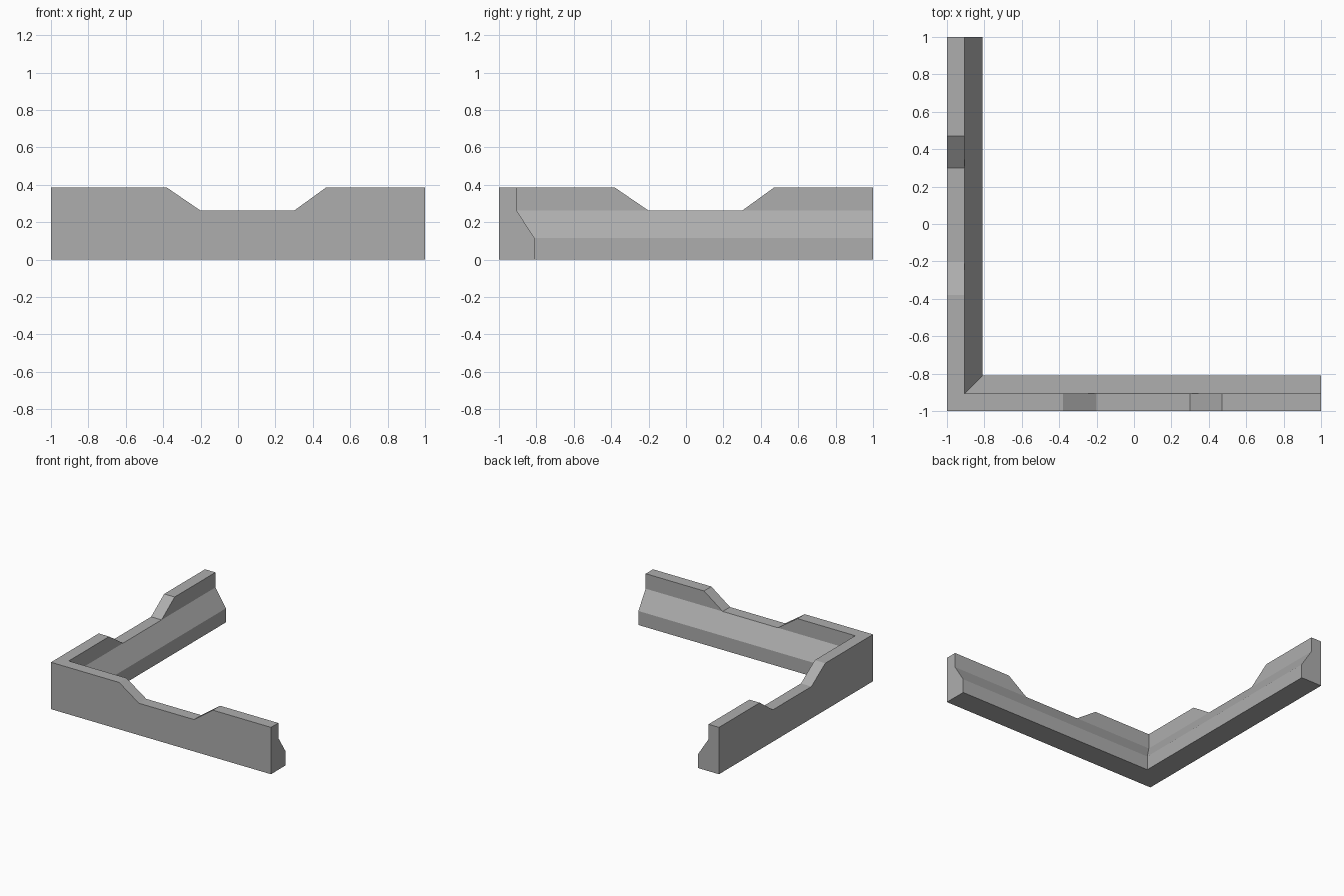
import bpy
import bmesh

cube = bpy.data.objects.get("Cube")
if cube:
    bpy.data.objects.remove(cube, do_unlink=True)

# Plain concrete grey
concrete = bpy.data.materials.new("concrete_grey")
colour = (0.42, 0.42, 0.42, 1)
concrete.diffuse_color = colour
concrete.use_nodes = True
concrete.node_tree.nodes["Principled BSDF"].inputs["Base Color"].default_value = colour

FULL, LOW, EDGE = 0.385, 0.262, -1.0

# Positions along one arm, with the height of the wall top at each
arm = [(-0.38, FULL), (-0.2, LOW), (0.3, LOW), (0.47, FULL), (1.0, FULL)]


def section(top):
    """Wall cross-section: (distance inward from the outer face, height)."""
    return [(0, 0), (0.19, 0), (0.19, 0.115), (0.095, LOW), (0.095, top), (0, top)]


# Sweep the section down one arm, round the mitred corner and along the other
bm = bmesh.new()
rings = []
for y, top in reversed(arm):
    rings.append([bm.verts.new((EDGE + d, y, z)) for d, z in section(top)])
rings.append([bm.verts.new((EDGE + d, EDGE + d, z)) for d, z in section(FULL)])
for x, top in arm:
    rings.append([bm.verts.new((x, EDGE + d, z)) for d, z in section(top)])

for a, b in zip(rings, rings[1:]):
    for i in range(len(a)):
        j = (i + 1) % len(a)
        bm.faces.new((a[i], a[j], b[j], b[i]))
bm.faces.new(rings[0])
bm.faces.new(rings[-1])

# Merge the points where the dip meets the sloped ledge
bmesh.ops.remove_doubles(bm, verts=bm.verts[:], dist=0.0005)
bmesh.ops.recalc_face_normals(bm, faces=bm.faces[:])

mesh = bpy.data.meshes.new("corner_barrier_wall")
bm.to_mesh(mesh)
bm.free()
mesh.materials.append(concrete)
wall = bpy.data.objects.new("corner_barrier_wall", mesh)
bpy.context.collection.objects.link(wall)
